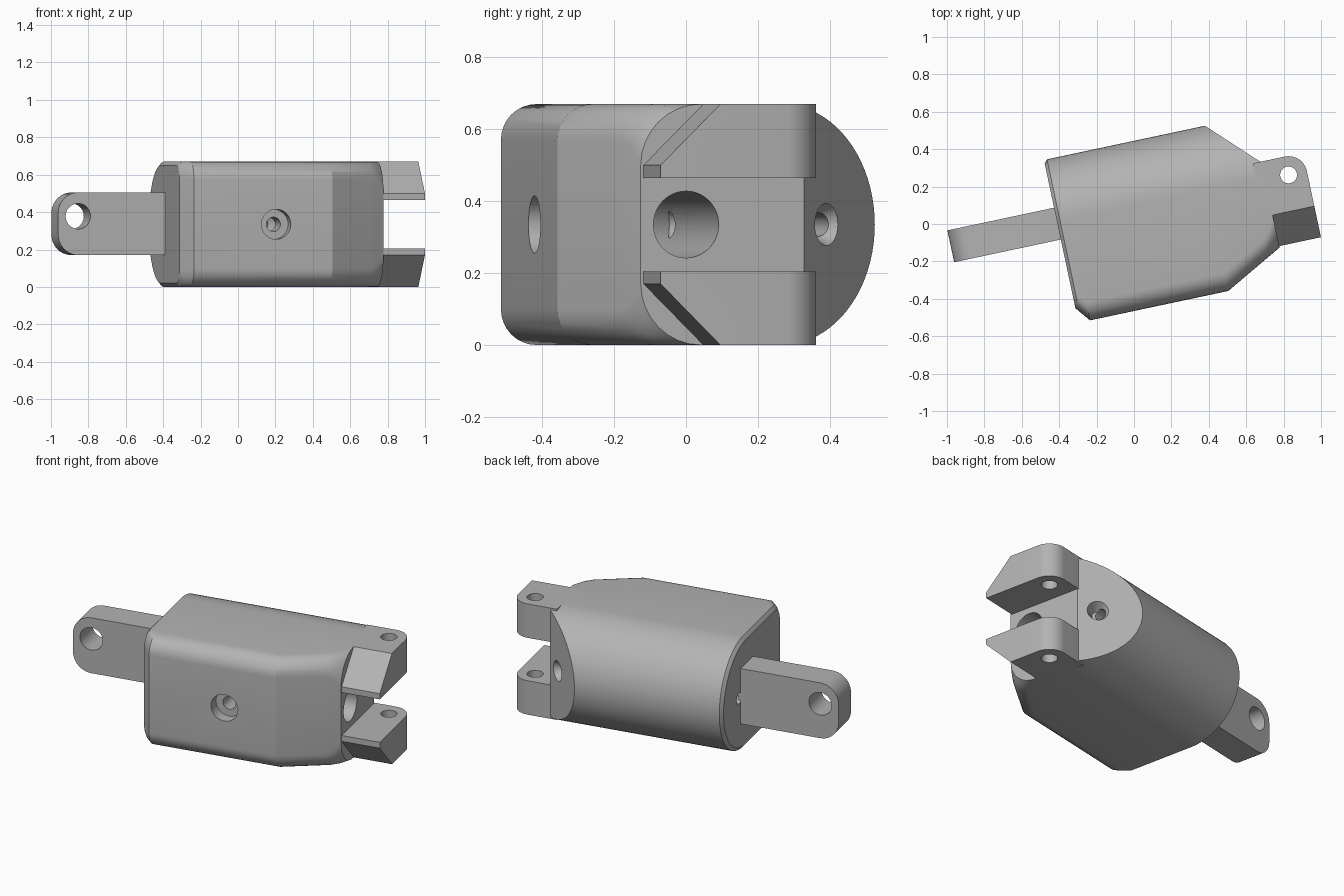
import bpy, bmesh, math
from mathutils import Vector

H = 0.67            # overall height
MID = H / 2
TURN = math.radians(12)

if "Cube" in bpy.data.objects:
    bpy.data.objects.remove(bpy.data.objects["Cube"], do_unlink=True)

grey = bpy.data.materials.new("plain grey")
grey.use_nodes = True
COLOUR = (0.45, 0.45, 0.45, 1)
grey.diffuse_color = COLOUR
grey.node_tree.nodes["Principled BSDF"].inputs["Base Color"].default_value = COLOUR


def finish(name, bm):
    bmesh.ops.recalc_face_normals(bm, faces=bm.faces)
    mesh = bpy.data.meshes.new(name)
    bm.to_mesh(mesh)
    bm.free()
    mesh.materials.append(grey)
    obj = bpy.data.objects.new(name, mesh)
    bpy.context.collection.objects.link(obj)
    return obj


def loft(name, rings):
    """Skin a list of equal-length rings and cap both ends."""
    bm = bmesh.new()
    loops = [[bm.verts.new(p) for p in ring] for ring in rings]
    n = len(loops[0])
    for a, b in zip(loops, loops[1:]):
        for i in range(n):
            j = (i + 1) % n
            bm.faces.new((a[i], a[j], b[j], b[i]))
    bm.faces.new(loops[0])
    bm.faces.new(loops[-1])
    return finish(name, bm)


def prism(name, pts, axis, lo, hi):
    place = {"x": lambda a, b, h: (h, a, b),
             "y": lambda a, b, h: (a, h, b),
             "z": lambda a, b, h: (a, b, h)}[axis]
    return loft(name, [[place(a, b, h) for a, b in pts] for h in (lo, hi)])


def rod(p0, p1, r0, r1=None):
    """Round cutter running between two points."""
    p0, p1 = Vector(p0), Vector(p1)
    d = p1 - p0
    bm = bmesh.new()
    bmesh.ops.create_cone(bm, cap_ends=True, segments=40, radius1=r0,
                          radius2=r0 if r1 is None else r1, depth=d.length)
    bm.transform(d.to_track_quat("Z", "Y").to_matrix().to_4x4())
    bmesh.ops.translate(bm, verts=bm.verts, vec=(p0 + p1) / 2)
    return finish("cutter", bm)


def cut(obj, *cutters):
    for c in cutters:
        mod = obj.modifiers.new("cut", "BOOLEAN")
        mod.operation, mod.solver, mod.object = "DIFFERENCE", "EXACT", c
        dg = bpy.context.evaluated_depsgraph_get()
        mesh = bpy.data.meshes.new_from_object(obj.evaluated_get(dg))
        obj.modifiers.clear()
        obj.data = mesh
        bpy.data.objects.remove(c, do_unlink=True)


def arc(cx, cy, r, a0, a1, n=10):
    return [(cx + r * math.cos(math.radians(a0 + (a1 - a0) * i / n)),
             cy + r * math.sin(math.radians(a0 + (a1 - a0) * i / n)))
            for i in range(n + 1)]


def section(x, r, front, f):
    """D-shaped slice: round back, flat front with rounded edges."""
    pts = arc(0.10, MID, r, -90, 90, 40)
    pts += arc(front + f, MID + r - f, f, 90, 180, 8)
    pts += arc(front + f, MID - r + f, f, 180, 270, 8)
    return [(x, y, z) for y, z in pts]


# Body: chamfered rear end, straight barrel, tapered nose
body = loft("body", [section(*s) for s in (
    (-0.40, 0.315, -0.375, 0.08),
    (-0.383, MID, -0.397, 0.09),
    (-0.337, MID, -0.455, 0.10),
    (0.419, MID, -0.455, 0.10),
    (0.66, MID, -0.325, 0.10),
    (0.70, MID, -0.304, 0.12),
    (0.735, MID, -0.285, 0.17))])

# Slanted back corner, side screw hole, socket bore and cable channel
cut(body,
    prism("cutter", [(0.365, 0.55), (0.765, 0.15), (0.9, 0.6)], "z", -0.1, 0.8),
    rod((0.8, -0.156, MID), (-0.15, -0.156, MID), 0.093),
    rod((0.112, -0.6, MID), (0.112, -0.385, MID), 0.08),
    rod((0.112, -0.5, MID), (0.112, 0.05, MID), 0.038),
    rod((0.69, 0.295, MID), (0.61, 0.215, MID), 0.085, 0.025),
    rod((0.64, 0.245, MID), (-0.45, 0.195, MID), 0.033))

# Fork ears with a shared pin hole and sloped front corners
outline = [(0.69, -0.277), (0.963, -0.277)] + arc(0.863, 0.085, 0.10, 0, 90) + [(0.69, 0.185)]
slope = [(-0.327, 0.45), (-0.057, 0.72), (-0.327, 0.72)]
ears = []
for name, lo, hi, flip in (("upper_ear", 0.465, H, False), ("lower_ear", 0, 0.205, True)):
    ear = prism(name, outline, "z", lo, hi)
    profile = [(y, H - z if flip else z) for y, z in slope]
    cut(ear, prism("cutter", profile, "x", 0.6, 1.1),
        rod((0.863, 0.085, -0.1), (0.863, 0.085, 0.8), 0.045))
    ears.append(ear)

# Rear tongue with rounded end and cross hole
tip = [(-0.385, 0.17), (-0.385, 0.505)]
tip += arc(-0.873, 0.395, 0.11, 90, 180) + arc(-0.873, 0.28, 0.11, 180, 270)
tongue = prism("tongue", tip, "y", 0, 0.174)
cut(tongue, rod((-0.874, -0.1, 0.378), (-0.874, 0.3, 0.378), 0.068))

# Shade and turn the whole assembly
for obj in [body, tongue] + ears:
    bpy.ops.object.select_all(action="DESELECT")
    obj.select_set(True)
    bpy.context.view_layer.objects.active = obj
    bpy.ops.object.shade_smooth_by_angle(angle=math.radians(25))
    obj.rotation_euler.z = TURN
